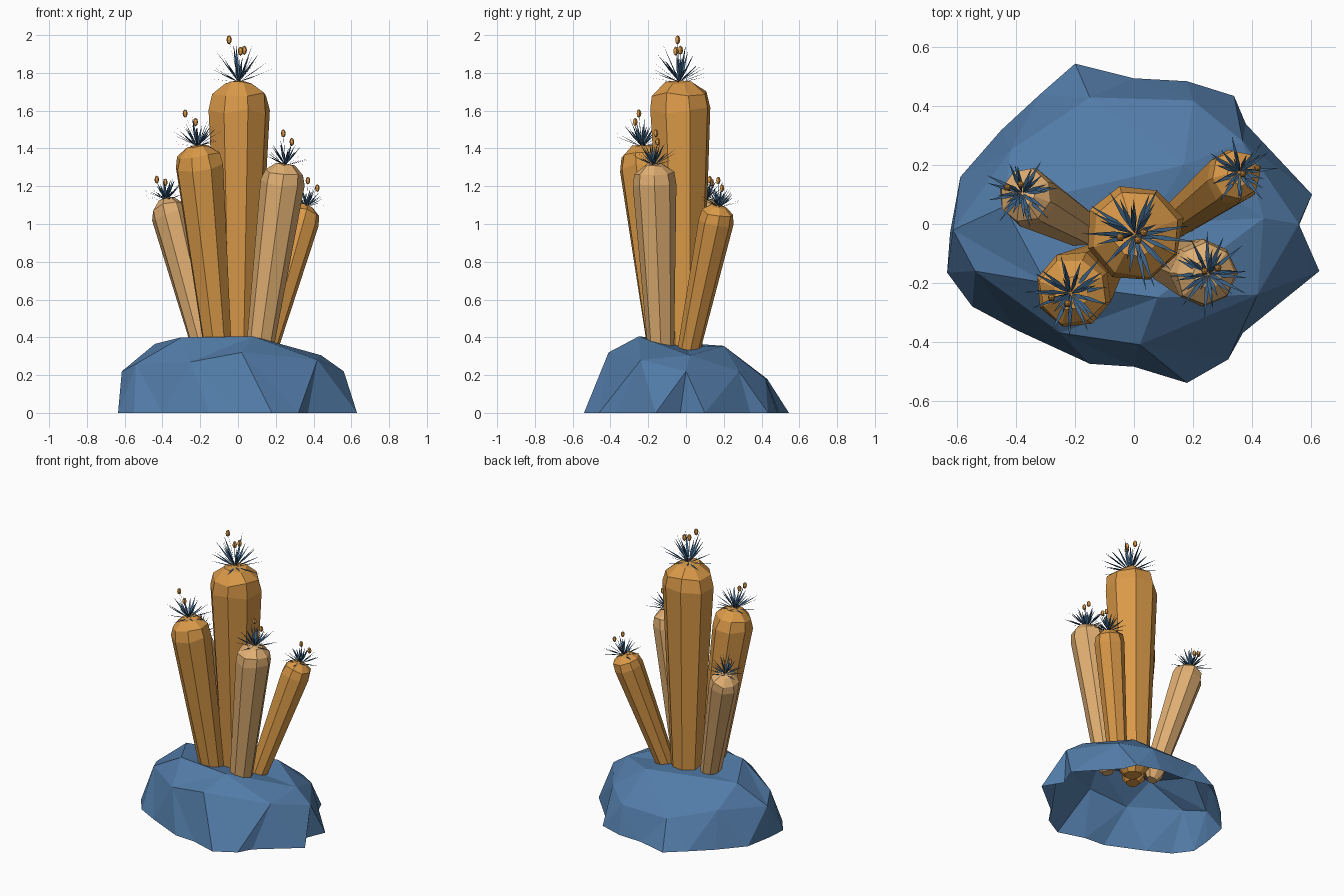
import bpy, bmesh, math, random
from mathutils import Vector, Matrix

random.seed(4)
if "Cube" in bpy.data.objects:
    bpy.data.objects.remove(bpy.data.objects["Cube"])


def material(name, rgb):
    m = bpy.data.materials.new(name)
    m.use_nodes = True
    m.diffuse_color = (*rgb, 1)
    m.node_tree.nodes["Principled BSDF"].inputs["Base Color"].default_value = (*rgb, 1)
    return m


ROCK = material("slate blue rock", (0.085, 0.2, 0.39))
ORANGE = material("amber stem", (0.7, 0.32, 0.065))
TAN = material("pale tan stem", (0.75, 0.43, 0.17))
LEAF = material("dark blue leaf", (0.045, 0.12, 0.23))


def finish(name, bm, mat):
    mesh = bpy.data.meshes.new(name)
    bm.to_mesh(mesh)
    bm.free()
    mesh.materials.append(mat)
    ob = bpy.data.objects.new(name, mesh)
    bpy.context.collection.objects.link(ob)


# Rock: an open-bottomed shell whose rings halve in count towards the top
def halve(bm, outer, inner):
    n, m = len(outer), len(inner)
    for j in range(m):
        o0, o1, o2 = outer[2 * j], outer[2 * j + 1], outer[(2 * j + 2) % n]
        i0, i1 = inner[j], inner[(j + 1) % m]
        for tri in ((o0, o1, i0), (o1, i1, i0), (o1, o2, i1)):
            bm.faces.new(tri)


base = [(.55, -.03), (.605, .1), (.38, .34), (.34, .435), (.18, .485),
        (0, .495), (-.2, .545), (-.32, .44), (-.45, .32), (-.59, .16),
        (-.625, -.03), (-.635, -.165), (-.55, -.28), (-.4, -.36), (-.15, -.475),
        (0, -.485), (.18, -.54), (.32, -.46), (.37, -.37), (.63, -.16)]
middle = [(.56, 0, .22), (.37, .28, .22), (.2, .42, .18), (-.15, .43, .18),
          (-.42, .25, .24), (-.615, -.02, .22), (-.54, -.16, .26),
          (-.25, -.37, .27), (.02, -.41, .32), (.42, -.24, .28)]
upper = [(.44, .02, .305), (.17, .2, .355), (-.44, .06, .365),
         (-.3, -.2, .4), (.08, -.25, .405)]
bm = bmesh.new()
rings = [[bm.verts.new(p) for p in ring]
         for ring in ([(x, y, 0) for x, y in base], middle, upper)]
halve(bm, rings[0], rings[1])
halve(bm, rings[1], rings[2])
peak = bm.verts.new((.05, 0, .35))
for i in range(5):
    bm.faces.new((rings[2][i], rings[2][(i + 1) % 5], peak))
finish("rock", bm, ROCK)


# Stem: an eight-sided column widening upwards, with a faceted dome
def stem(name, foot, tip, r_foot, r, mat):
    axis = tip - foot
    length = axis.length
    turn = axis.to_track_quat('Z', 'Y')
    spin = random.uniform(0, .8)
    profile = [(-.02, r_foot * .55), (.03, r_foot), (length - r * .95, r),
               (length - r * .45, r * .9), (length - r * .06, r * .45)]
    bm = bmesh.new()
    rings = []
    for h, rad in profile:
        ring = []
        for k in range(8):
            a = spin + math.tau * k / 8
            wob = rad * random.uniform(.95, 1.05)
            p = Vector((wob * math.cos(a), wob * math.sin(a),
                        h + random.uniform(-.1, .1) * rad))
            ring.append(bm.verts.new(foot + turn @ p))
        rings.append(ring)
    for a, b in zip(rings, rings[1:]):
        for i in range(8):
            j = (i + 1) % 8
            bm.faces.new((a[i], a[j], b[j], b[i]))
    bm.faces.new(rings[0])
    top = bm.verts.new(tip)
    for k in range(8):
        bm.faces.new((rings[-1][k], rings[-1][(k + 1) % 8], top))
    bmesh.ops.recalc_face_normals(bm, faces=bm.faces)
    finish(name, bm, mat)


def blade(bm, start, direction, length, width):
    """Flat pointed leaf whose upper side faces the sky."""
    turn = direction.to_track_quat('Z', 'Y')
    outline = ((0, 0), (-width / 2, length * .45), (0, length), (width / 2, length * .45))
    bm.faces.new([bm.verts.new(start + turn @ Vector((x, 0, z))) for x, z in outline])


# Tuft: a burst of leaves, plus buds on thin stalks
def tuft(name, tip, r, buds):
    bm = bmesh.new()
    count = 30
    for k in range(count):
        turn = k * 2.4 + random.uniform(-.3, .3)
        lift = math.radians(4 + 66 * k / count)
        d = Vector((math.cos(turn) * math.cos(lift),
                    math.sin(turn) * math.cos(lift), math.sin(lift)))
        blade(bm, tip - Vector((0, 0, .01)), d,
              (.025 + r * 1.1) * random.uniform(.75, 1.05), .009 + r * .04)
    for b in buds:
        blade(bm, tip, b - tip, (b - tip).length, .004)
    finish(name + "_leaves", bm, LEAF)
    bm = bmesh.new()
    size = .01 + r * .03
    for b in buds:
        bmesh.ops.create_uvsphere(bm, u_segments=5, v_segments=4, radius=size,
                                  matrix=Matrix.Translation(b) @ Matrix.Diagonal((1, 1, 1.6, 1)))
    finish(name + "_buds", bm, ORANGE)


# name, foot, tip, foot radius, top radius, colour, bud offsets from the tip
plants = [
    ("centre", (0, -.01, .27), (.003, -.035, 1.76), .1, .168, ORANGE,
     [(-.05, -.01, .215), (.01, -.02, .155), (.03, .005, .16)]),
    ("front_right", (-.1, -.13, .3), (-.215, -.235, 1.42), .075, .128, ORANGE,
     [(-.065, -.015, .165), (-.01, -.035, .12)]),
    ("back_right", (-.17, -.02, .3), (-.38, .105, 1.135), .064, .1, TAN,
     [(-.05, .02, .1), (-.005, .03, .085)]),
    ("front_left", (.11, -.13, .3), (.25, -.17, 1.32), .07, .115, TAN,
     [(-.01, .01, .16), (.035, .02, .115)]),
    ("back_left", (.13, 0, .27), (.36, .175, 1.1), .06, .096, ORANGE,
     [(.01, -.005, .13), (.06, .015, .09)]),
]
for name, foot, tip, r_foot, r, mat, offsets in plants:
    tip = Vector(tip)
    stem(name + "_stem", Vector(foot), tip, r_foot, r, mat)
    tuft(name, tip, r, [tip + Vector(o) for o in offsets])
